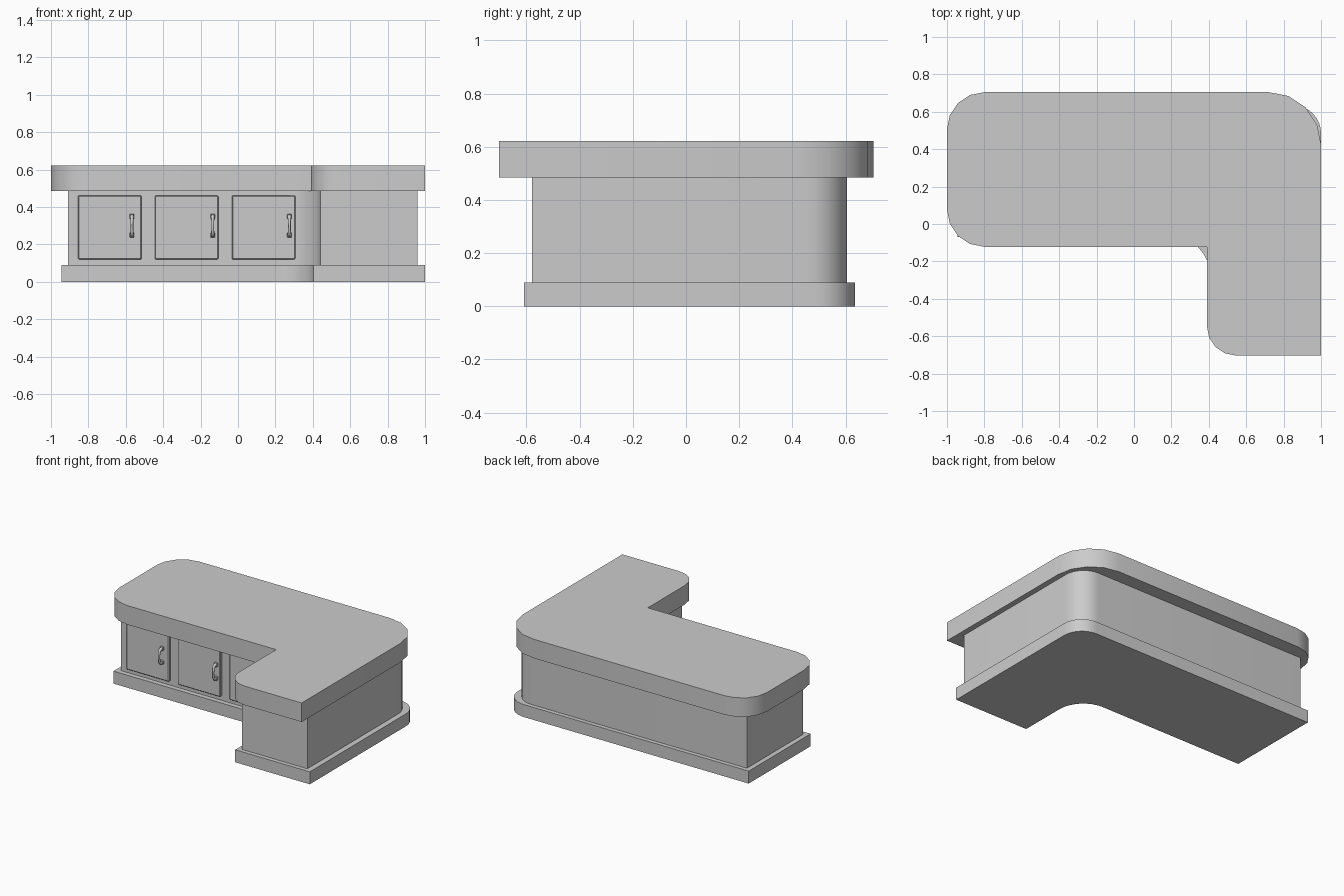
import bpy, bmesh
from math import sin, cos, pi, radians
from mathutils import Vector

if "Cube" in bpy.data.objects:
    bpy.data.objects.remove(bpy.data.objects["Cube"])


def smooth(obj, angle=35):
    bpy.ops.object.select_all(action='DESELECT')
    obj.select_set(True)
    bpy.context.view_layer.objects.active = obj
    bpy.ops.object.shade_smooth_by_angle(angle=radians(angle))


def slab(name, corners, z0, z1, seg):
    """Extrude an outline of (x, y, corner radius) from z0 to z1."""
    outline = []
    n = len(corners)
    for i, (x, y, r) in enumerate(corners):
        p = Vector((x, y))
        if r == 0:
            outline.append(p)
            continue
        a = (Vector(corners[i - 1][:2]) - p).normalized()
        b = (Vector(corners[(i + 1) % n][:2]) - p).normalized()
        c = p + (a + b) * r
        for k in range(seg + 1):
            t = k / seg * pi / 2
            outline.append(c - b * r * cos(t) - a * r * sin(t))
    bm = bmesh.new()
    face = bm.faces.new([bm.verts.new((p.x, p.y, z0)) for p in outline])
    ext = bmesh.ops.extrude_face_region(bm, geom=[face], use_keep_orig=True)
    top = [g for g in ext['geom'] if isinstance(g, bmesh.types.BMVert)]
    bmesh.ops.translate(bm, verts=top, vec=(0, 0, z1 - z0))
    bmesh.ops.recalc_face_normals(bm, faces=bm.faces)
    mesh = bpy.data.meshes.new(name)
    bm.to_mesh(mesh)
    bm.free()
    obj = bpy.data.objects.new(name, mesh)
    bpy.context.collection.objects.link(obj)
    smooth(obj)
    return obj


def box(name, x0, x1, y0, y1, z0, z1, bevel):
    bpy.ops.mesh.primitive_cube_add(size=1, location=((x0 + x1) / 2, (y0 + y1) / 2, (z0 + z1) / 2))
    obj = bpy.context.object
    obj.name = name
    obj.scale = (x1 - x0, y1 - y0, z1 - z0)
    bpy.ops.object.transform_apply(location=False, rotation=False, scale=True)
    mod = obj.modifiers.new("edge", 'BEVEL')
    mod.width = bevel
    mod.segments = 1
    return obj


# plinth, cabinet body and countertop, each an L-shaped slab
slab("plinth", [(-0.945, -0.07, 0), (0.405, -0.07, 0.2), (0.405, -0.61, 0),
                (1, -0.61, 0), (1, 0.635, 0.15), (-0.945, 0.635, 0)], 0, 0.09, 8)
slab("cabinet_body", [(-0.91, -0.035, 0), (0.44, -0.035, 0.2), (0.44, -0.58, 0),
                      (0.96, -0.58, 0), (0.96, 0.605, 0.15), (-0.91, 0.605, 0)], 0.09, 0.485, 8)
slab("countertop", [(-1, -0.122, 0.2), (0.39, -0.122, 0), (0.39, -0.703, 0.155),
                    (1, -0.703, 0), (1, 0.705, 0.28), (-1, 0.705, 0.2)], 0.485, 0.622, 4)

# doors with arched handles
DOOR_Y = -0.053
HANDLE = [(0.0, 0.25, 1.1), (-0.022, 0.25, 1.0), (-0.034, 0.265, 0.75), (-0.038, 0.3, 0.65),
          (-0.034, 0.335, 0.75), (-0.022, 0.35, 1.0), (0.0, 0.35, 1.1)]
for i, (x0, hx) in enumerate([(-0.855, -0.567), (-0.445, -0.135), (-0.033, 0.275)], 1):
    box(f"door_{i}", x0, x0 + 0.34, DOOR_Y, -0.02, 0.12, 0.462, 0.005)
    for z, end in ((0.25, "lower"), (0.35, "upper")):
        box(f"handle_{end}_foot_{i}", hx - 0.012, hx + 0.012, DOOR_Y - 0.012, DOOR_Y + 0.005,
            z - 0.014, z + 0.014, 0.003)
    curve = bpy.data.curves.new(f"handle_{i}", 'CURVE')
    curve.dimensions = '3D'
    curve.bevel_depth = 0.011
    curve.bevel_resolution = 2
    curve.use_fill_caps = True
    spline = curve.splines.new('POLY')
    spline.points.add(len(HANDLE) - 1)
    for pt, (dy, z, r) in zip(spline.points, HANDLE):
        pt.co = (hx, DOOR_Y + dy, z, 1)
        pt.radius = r
    handle = bpy.data.objects.new(f"handle_{i}", curve)
    bpy.context.collection.objects.link(handle)
    bpy.ops.object.select_all(action='DESELECT')
    handle.select_set(True)
    bpy.context.view_layer.objects.active = handle
    bpy.ops.object.convert(target='MESH')
    smooth(bpy.context.object, 50)
